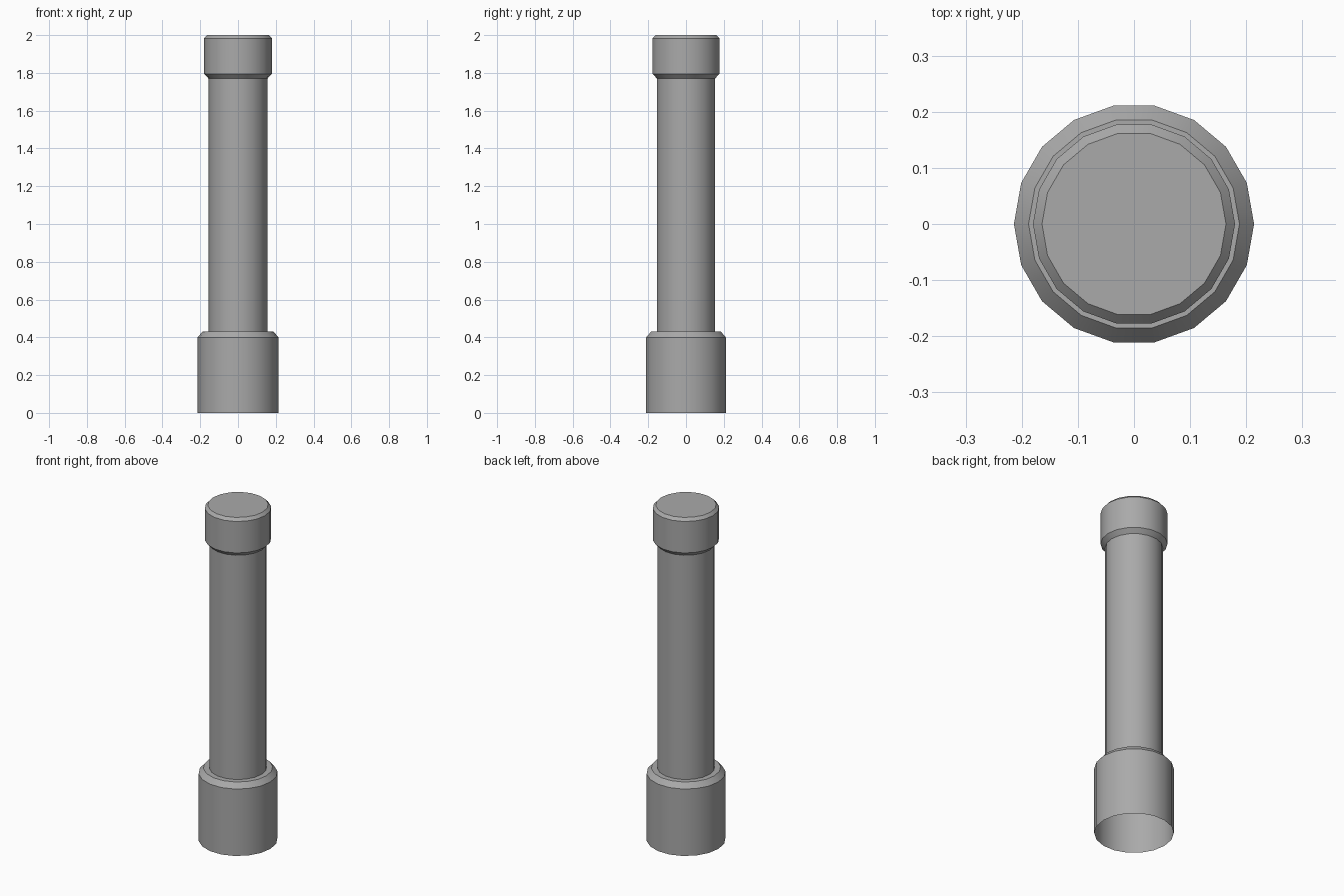
import bpy
import bmesh
from math import cos, sin, tau, radians

cube = bpy.data.objects.get("Cube")
if cube:
    bpy.data.objects.remove(cube, do_unlink=True)

SIDES = 18

grey = bpy.data.materials.new("plain_grey")
grey.use_nodes = True
colour = (0.4, 0.4, 0.4, 1)
grey.diffuse_color = colour
grey.node_tree.nodes["Principled BSDF"].inputs["Base Color"].default_value = colour


def lathe(name, profile):
    """Turn a (radius, height) profile into a faceted, smoothly shaded shell."""
    bm = bmesh.new()
    rings = []
    for r, z in profile:
        if r == 0:
            rings.append([bm.verts.new((0, 0, z))] * SIDES)
        else:
            rings.append([bm.verts.new((r * cos(tau * i / SIDES), r * sin(tau * i / SIDES), z))
                          for i in range(SIDES)])
    for low, high in zip(rings, rings[1:]):
        for i in range(SIDES):
            j = (i + 1) % SIDES
            corners = [low[i], low[j], high[j], high[i]]
            bm.faces.new(list(dict.fromkeys(corners)))
    mesh = bpy.data.meshes.new(name)
    bm.to_mesh(mesh)
    bm.free()
    mesh.materials.append(grey)
    obj = bpy.data.objects.new(name, mesh)
    bpy.context.collection.objects.link(obj)
    bpy.ops.object.select_all(action="DESELECT")
    obj.select_set(True)
    bpy.context.view_layer.objects.active = obj
    bpy.ops.object.shade_smooth_by_angle(angle=radians(30))
    return obj


SHAFT = 0.156

# Wide hollow foot, open underneath, with a chamfered shoulder
lathe("base_collar", [(0.214, 0), (0.214, 0.4), (0.188, 0.43), (SHAFT, 0.43)])

# Straight shaft between the two collars
lathe("shaft", [(SHAFT, 0.43), (SHAFT, 1.77)])

# Closed cap, chamfered above and below
lathe("top_cap", [(SHAFT, 1.77), (0.18, 1.795), (0.18, 1.983), (0.164, 2), (0, 2)])
